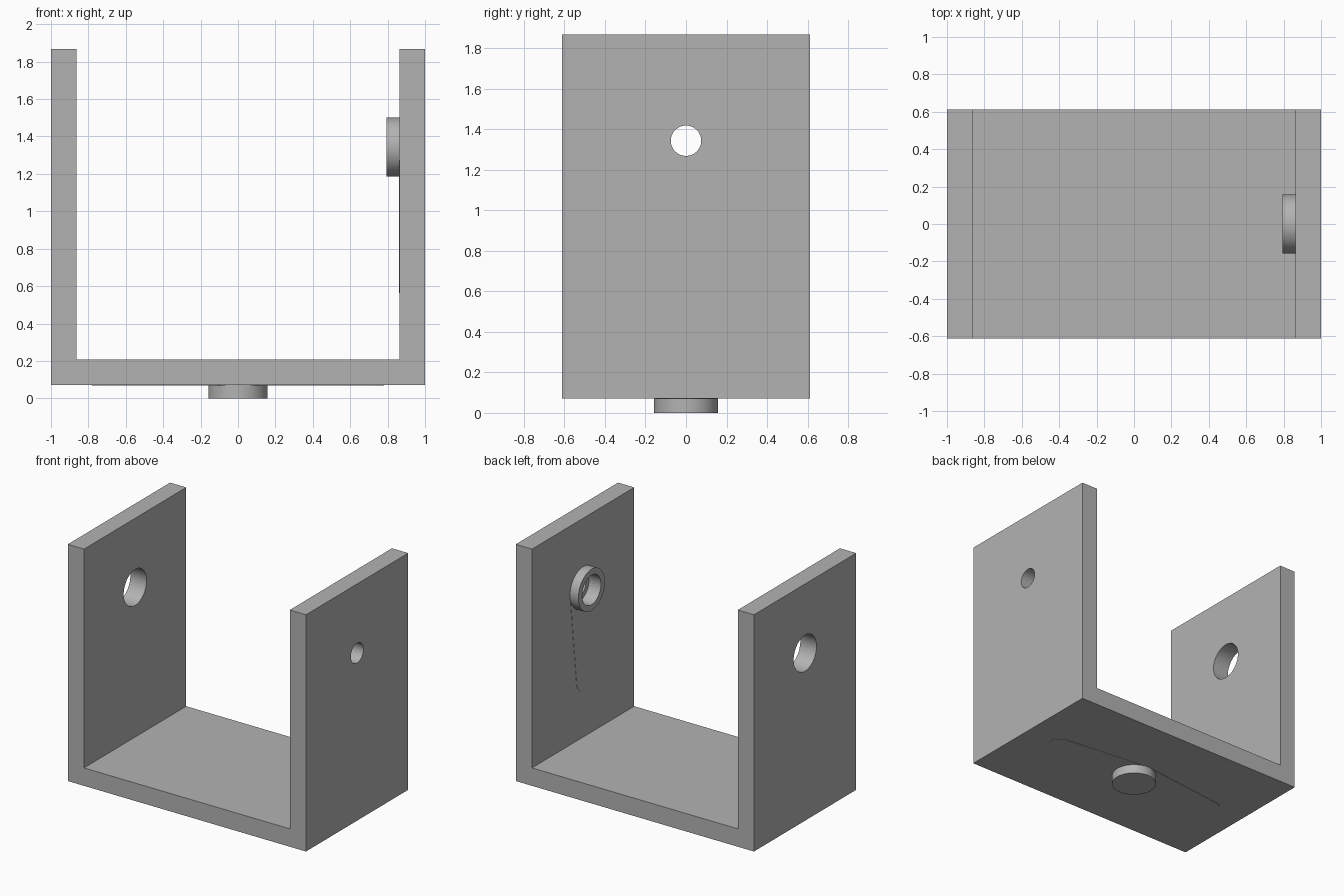
import bpy, bmesh, math
from mathutils import Matrix

if "Cube" in bpy.data.objects:
    bpy.data.objects.remove(bpy.data.objects["Cube"])

W, D, T = 1.0, 0.613, 0.136        # half width, half depth, sheet thickness
Z0, Z1, AXLE = 0.071, 1.868, 1.343  # underside, top, axle height
BOSS_R, BORE_R, HOLE_R, PIVOT_R = 0.158, 0.112, 0.075, 0.137
SKIN = 0.002                        # height of the horn outline plate

grey = bpy.data.materials.new("light grey plastic")
grey.diffuse_color = (0.45, 0.45, 0.45, 1)
grey.use_nodes = True
grey.node_tree.nodes["Principled BSDF"].inputs["Base Color"].default_value = grey.diffuse_color

# Placement frames: local z points out of the surface, local x along the horn
BASE = Matrix.Translation((0, 0, Z0)) @ Matrix.Rotation(math.pi, 4, 'X')
WALL = Matrix.Translation((W - T, 0, AXLE)) @ Matrix(
    ((0, 0, -1, 0), (0, 1, 0, 0), (1, 0, 0, 0), (0, 0, 0, 1)))
PIVOT = Matrix.Translation((-W, 0, AXLE)) @ Matrix(
    ((0, 0, -1, 0), (0, 1, 0, 0), (1, 0, 0, 0), (0, 0, 0, 1)))


def prism(name, points, low, high, frame=Matrix()):
    """Extrude a flat outline from low to high along local z."""
    bm = bmesh.new()
    face = bm.faces.new([bm.verts.new((x, y, low)) for x, y in points])
    ext = bmesh.ops.extrude_face_region(bm, geom=[face])
    top = [v for v in ext["geom"] if isinstance(v, bmesh.types.BMVert)]
    bmesh.ops.translate(bm, verts=top, vec=(0, 0, high - low))
    bm.transform(frame)
    bmesh.ops.recalc_face_normals(bm, faces=bm.faces)
    mesh = bpy.data.meshes.new(name)
    bm.to_mesh(mesh)
    bm.free()
    mesh.materials.append(grey)
    ob = bpy.data.objects.new(name, mesh)
    bpy.context.collection.objects.link(ob)
    return ob


def arc(radius, cx=0, start=0, end=2 * math.pi, n=64, closed=False):
    return [(cx + radius * math.cos(start + (end - start) * i / n),
             radius * math.sin(start + (end - start) * i / n))
            for i in range(n + closed)]


def horn_outline(double):
    """Tapered arm with a rounded tip, reaching one or both ways."""
    h = math.pi / 2
    tip, reach = 0.08, 0.70
    left = arc(tip, -reach, h, 3 * h, 24, True)
    if double:
        return (arc(tip, reach, -h, h, 24, True) + [(0, BOSS_R)]
                + left + [(0, -BOSS_R)])
    return arc(BOSS_R, 0, -h, h, 32, True) + left


# U-shaped bracket, extruded along y
U = [(-W, Z0), (W, Z0), (W, Z1), (W - T, Z1), (W - T, Z0 + T),
     (T - W, Z0 + T), (T - W, Z1), (-W, Z1)]
bracket = prism("bracket", U, -D, D, Matrix.Rotation(math.pi / 2, 4, 'X'))

# Horn outlines and raised bosses on the base underside and inner wall
parts = [bracket]
cutters = []
for label, frame, double in (("base", BASE, True), ("wall", WALL, False)):
    parts.append(prism(label + "_horn", horn_outline(double), -0.01, SKIN, frame))
    parts.append(prism(label + "_boss", arc(BOSS_R), -0.01, 0.071, frame))
    # stepped bore: wide through the boss, narrow through the sheet
    cutters.append(prism(label + "_bore_cutter", arc(BORE_R), -0.03, 0.2, frame))
    cutters.append(prism(label + "_hole_cutter", arc(HOLE_R), -0.3, 0.1, frame))
# Larger pivot hole in the opposite wall
cutters.append(prism("pivot_hole_cutter", arc(PIVOT_R), -0.3, 0.1, PIVOT))

for ob in parts:
    for cutter in cutters:
        kind = cutter.name.split("_")[0]
        if ob is not bracket and not ob.name.startswith(kind):
            continue
        mod = ob.modifiers.new(cutter.name, 'BOOLEAN')
        mod.operation, mod.solver, mod.object = 'DIFFERENCE', 'EXACT', cutter
    bpy.ops.object.select_all(action='DESELECT')
    ob.select_set(True)
    bpy.context.view_layer.objects.active = ob
    for mod in list(ob.modifiers):
        bpy.ops.object.modifier_apply(modifier=mod.name)
    bpy.ops.object.shade_smooth_by_angle(angle=math.radians(30))

for cutter in cutters:
    bpy.data.objects.remove(cutter)
